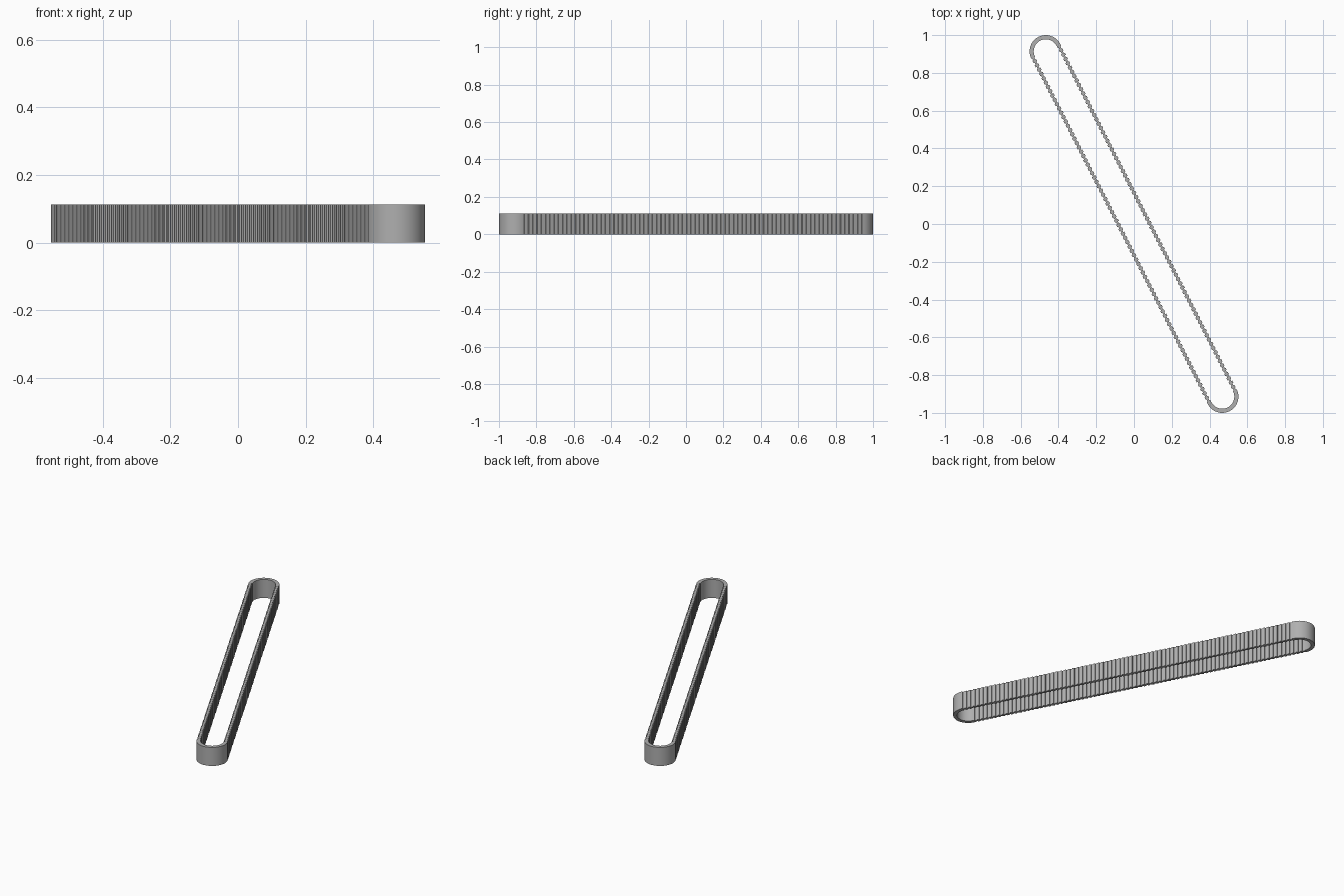
import bpy, bmesh, math
from mathutils import Vector, Matrix

cube = bpy.data.objects.get("Cube")
if cube:
    bpy.data.objects.remove(cube, do_unlink=True)

HEIGHT = 0.112
CENTRE = Vector((-0.467, 0.914))   # centre of the far rounded end
OUTER = 0.086                      # outer radius of the ends
THICK, THIN = 0.022, 0.011         # band thickness at teeth and grooves
TEETH = 80                         # teeth on each straight run
ARC_STEPS = 32

half = CENTRE.length
mid_radius = OUTER - THICK / 2
pitch = 2 * half / TEETH
flank = pitch * 0.03

rubber = bpy.data.materials.new("belt grey")
rubber.use_nodes = True
grey = (0.43, 0.43, 0.43, 1)
rubber.diffuse_color = grey
rubber.node_tree.nodes["Principled BSDF"].inputs["Base Color"].default_value = grey


def half_loop():
    """Stations (point, normal, thickness): one rounded end, then one toothed run."""
    stations = []
    for i in range(ARC_STEPS + 1):
        a = math.pi * i / ARC_STEPS
        normal = Vector((math.cos(a), math.sin(a)))
        stations.append((Vector((0, half)) + normal * mid_radius, normal, THICK))
    left = Vector((-1, 0))
    for i in range(TEETH):
        start = half - i * pitch
        for offset, thickness in ((flank, THIN), (pitch / 2 - flank, THIN),
                                  (pitch / 2, THICK), (pitch - flank / 2, THICK)):
            stations.append((Vector((-mid_radius, start - offset)), left, thickness))
    return stations


# The second half of the loop is the first turned by half a circle
first = half_loop()
loop = first + [(-p, -n, t) for p, n, t in first]

# Toothed band: a rectangular section carried round the loop
bm = bmesh.new()
rings = []
for point, normal, thickness in loop:
    inner = point - normal * thickness / 2
    outer = point + normal * thickness / 2
    rings.append([bm.verts.new((p.x, p.y, z)) for p, z in
                  ((inner, 0), (outer, 0), (outer, HEIGHT), (inner, HEIGHT))])
for i, ring in enumerate(rings):
    following = rings[(i + 1) % len(rings)]
    for k in range(4):
        n = (k + 1) % 4
        bm.faces.new((ring[k], ring[n], following[n], following[k]))
bmesh.ops.recalc_face_normals(bm, faces=bm.faces[:])
bm.transform(Matrix.Rotation(math.atan2(-CENTRE.x, CENTRE.y), 4, "Z"))

mesh = bpy.data.meshes.new("toothed_belt")
bm.to_mesh(mesh)
bm.free()
mesh.materials.append(rubber)
belt = bpy.data.objects.new("toothed_belt", mesh)
bpy.context.collection.objects.link(belt)

# Smooth rounded ends, crisp teeth
bpy.context.view_layer.objects.active = belt
belt.select_set(True)
bpy.ops.object.shade_smooth_by_angle(angle=math.radians(30))
